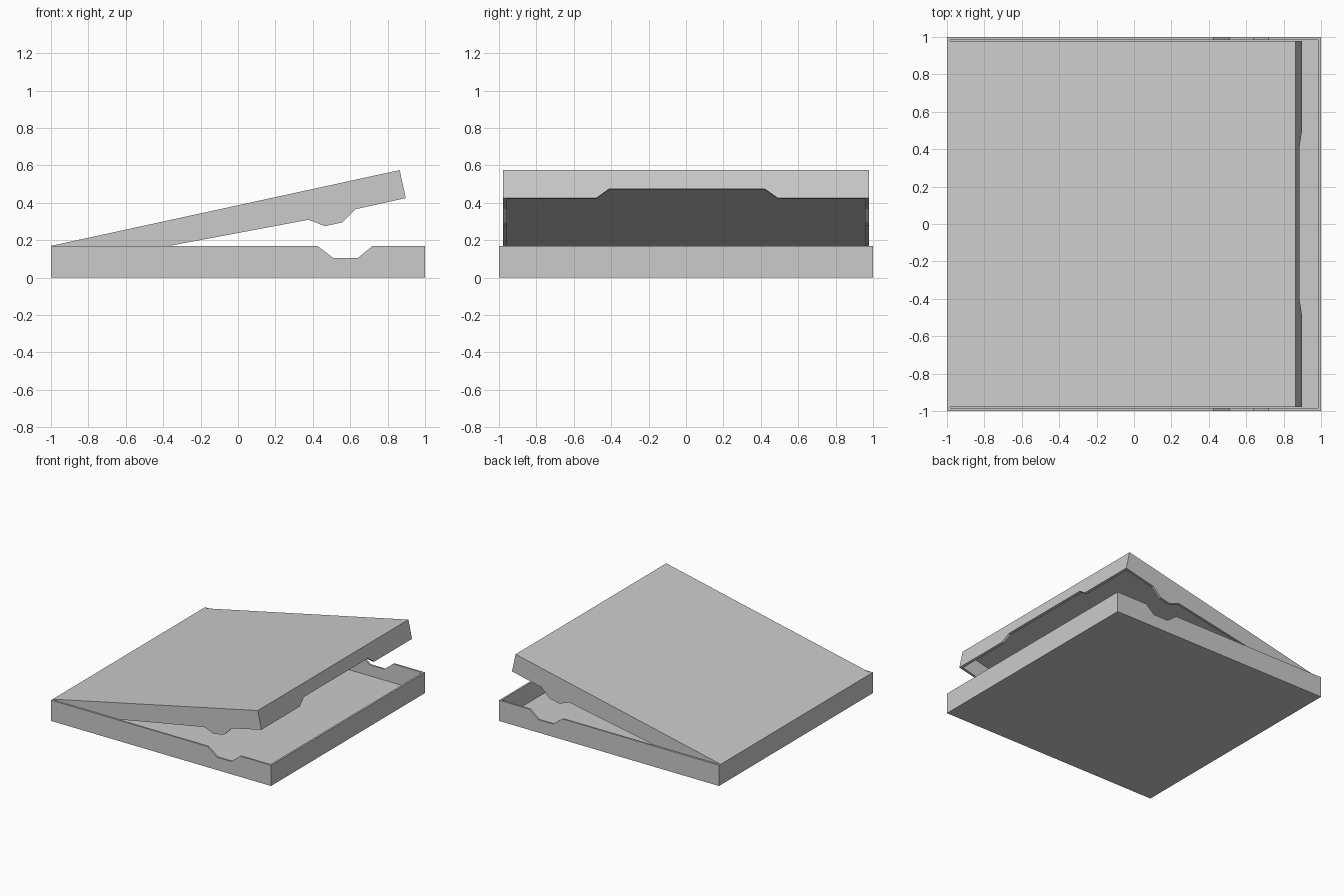
import bpy, bmesh
from math import atan2
from mathutils import Matrix, Vector

if "Cube" in bpy.data.objects:
    bpy.data.objects.remove(bpy.data.objects["Cube"])

H = 0.17                      # tray height
T = 0.015                     # tray board thickness
TL = 0.02                     # lid wall thickness
L = 1.908                     # lid length
YL = 0.978                    # lid half width
HINGE = Matrix.Translation((-1, 0, H)) @ Matrix.Rotation(-atan2(0.405, 1.864), 4, 'Y')


def prism(name, profile, axis, lo, hi, matrix=Matrix.Identity(4)):
    """Extrude a 2D profile (other axis, z) between lo and hi along axis x or y."""
    bm = bmesh.new()

    def point(p, d):
        return Vector((p[0], d, p[1])) if axis == 'y' else Vector((d, p[0], p[1]))

    ends = [[bm.verts.new(point(p, d)) for p in profile] for d in (lo, hi)]
    for ring in ends:
        bm.faces.new(ring)
    n = len(profile)
    for i in range(n):
        j = (i + 1) % n
        bm.faces.new((ends[0][i], ends[0][j], ends[1][j], ends[1][i]))
    bmesh.ops.recalc_face_normals(bm, faces=bm.faces)
    mesh = bpy.data.meshes.new(name)
    bm.to_mesh(mesh)
    bm.free()
    obj = bpy.data.objects.new(name, mesh)
    obj.matrix_world = matrix
    bpy.context.collection.objects.link(obj)
    return obj


def rect(a0, z0, a1, z1):
    return [(a0, z0), (a1, z0), (a1, z1), (a0, z1)]


# Tray: floor, end walls, notched side walls
prism("tray_floor", rect(-1 + T, 0, 1 - T, T), 'y', -1 + T, 1 - T)
prism("tray_hinge_wall", rect(-1 + T, 0, 1 - T, H), 'x', -1, -1 + T)
prism("tray_opening_wall", rect(-1 + T, 0, 1 - T, H), 'x', 1 - T, 1)
tray_side = [(-1, 0), (1, 0), (1, H), (0.72, H), (0.64, 0.105),
             (0.51, 0.105), (0.425, H), (-1, H)]
for side, s in (("front", -1), ("back", 1)):
    prism(f"tray_{side}_wall", tray_side, 'y', s * (1 - T), s)

# Lid, built flat from the hinge line and tilted open: top panel
prism("lid_panel", rect(0, -T, L, 0), 'y', -YL, YL, HINGE)

# Lid side walls with a hanging tab
lid_side = [(0.02, -T), (0.02, -0.117), (1.375, -0.156), (1.455, -0.208),
            (1.55, -0.208), (1.634, -0.154), (L - TL, -0.153), (L - TL, -T)]
for side, s in (("front", -1), ("back", 1)):
    prism(f"lid_{side}_wall", lid_side, 'y', s * (YL - TL), s * YL, HINGE)

# Lid opening wall with a wide thumb cutout
lid_end = [(-YL, -T), (-YL, -0.153), (-0.48, -0.153), (-0.41, -0.102),
           (0.42, -0.102), (0.49, -0.153), (YL, -0.153), (YL, -T)]
prism("lid_opening_wall", lid_end, 'x', L - TL, L, HINGE)
